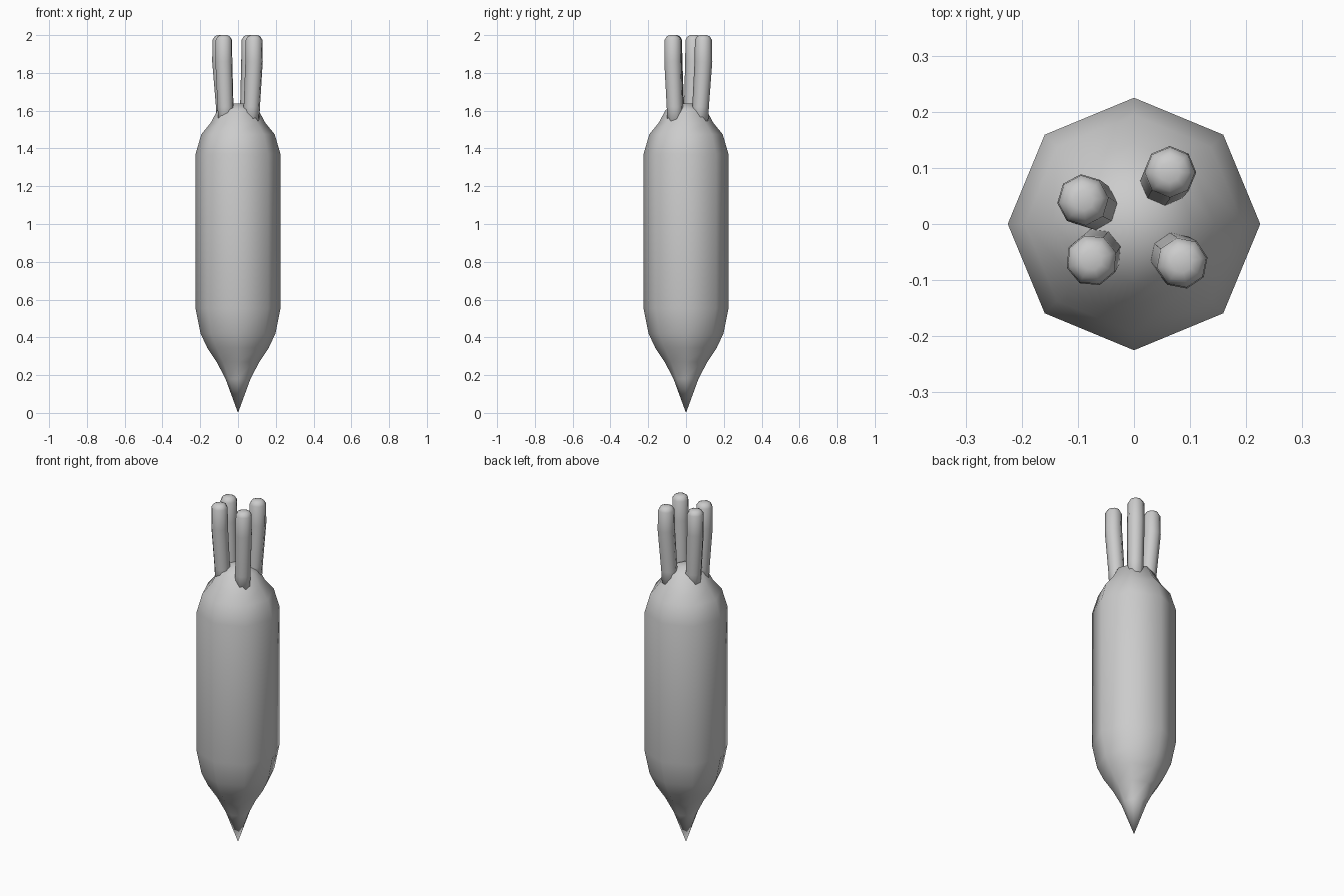
import bpy, bmesh
from math import cos, sin, pi
from mathutils import Vector

if "Cube" in bpy.data.objects:
    bpy.data.objects.remove(bpy.data.objects["Cube"])

SIDES = 8


def loft(name, rings, turn=0.0):
    """Join 8-sided rings (centre, radius); zero radius makes a point."""
    bm = bmesh.new()
    loops = []
    for centre, r in rings:
        c = Vector(centre)
        if r == 0:
            loops.append([bm.verts.new(c)])
        else:
            angles = [turn + 2 * pi * i / SIDES for i in range(SIDES)]
            loops.append([bm.verts.new(c + Vector((r * cos(a), r * sin(a), 0))) for a in angles])
    for lo, hi in zip(loops, loops[1:]):
        for i in range(SIDES):
            j = (i + 1) % SIDES
            if len(lo) == 1:
                bm.faces.new((lo[0], hi[j], hi[i]))
            else:
                bm.faces.new((lo[i], lo[j], hi[j], hi[i]))
    for loop in (loops[0], loops[-1]):
        if len(loop) > 1:
            bm.faces.new(loop)
    bmesh.ops.recalc_face_normals(bm, faces=bm.faces)
    for f in bm.faces:
        f.smooth = True
    mesh = bpy.data.meshes.new(name)
    bm.to_mesh(mesh)
    bm.free()
    obj = bpy.data.objects.new(name, mesh)
    bpy.context.collection.objects.link(obj)
    return obj


# Root body: pointed below, straight sides, narrowing shoulder
profile = [(0, 0), (0.066, 0.18), (0.113, 0.27), (0.163, 0.345), (0.198, 0.42),
           (0.225, 0.555), (0.225, 1.37), (0.194, 1.475), (0.145, 1.535),
           (0.107, 1.605), (0.035, 1.637)]
loft("root_body", [((0, 0, z), r) for r, z in profile])

# Cut stalks: lean outwards, then straighten, with rounded tips
stalks = [((-0.073, 0.033), (-0.090, 0.042), 0.1),
          ((-0.066, -0.052), (-0.075, -0.064), 0.3),
          ((0.073, -0.059), (0.085, -0.069), 0.2),
          ((0.055, 0.077), (0.064, 0.092), 0.0)]
for n, (base, top, turn) in enumerate(stalks, 1):
    b, t = Vector(base), Vector(top)
    rings = [((*(b - (t - b) * 0.2), 1.5), 0.041),
             ((*b, 1.62), 0.044),
             ((*t, 1.86), 0.047),
             ((*t, 1.975), 0.045),
             ((*t, 1.993), 0.034),
             ((*t, 2.0), 0.018)]
    loft(f"stalk_{n}", rings, turn)
